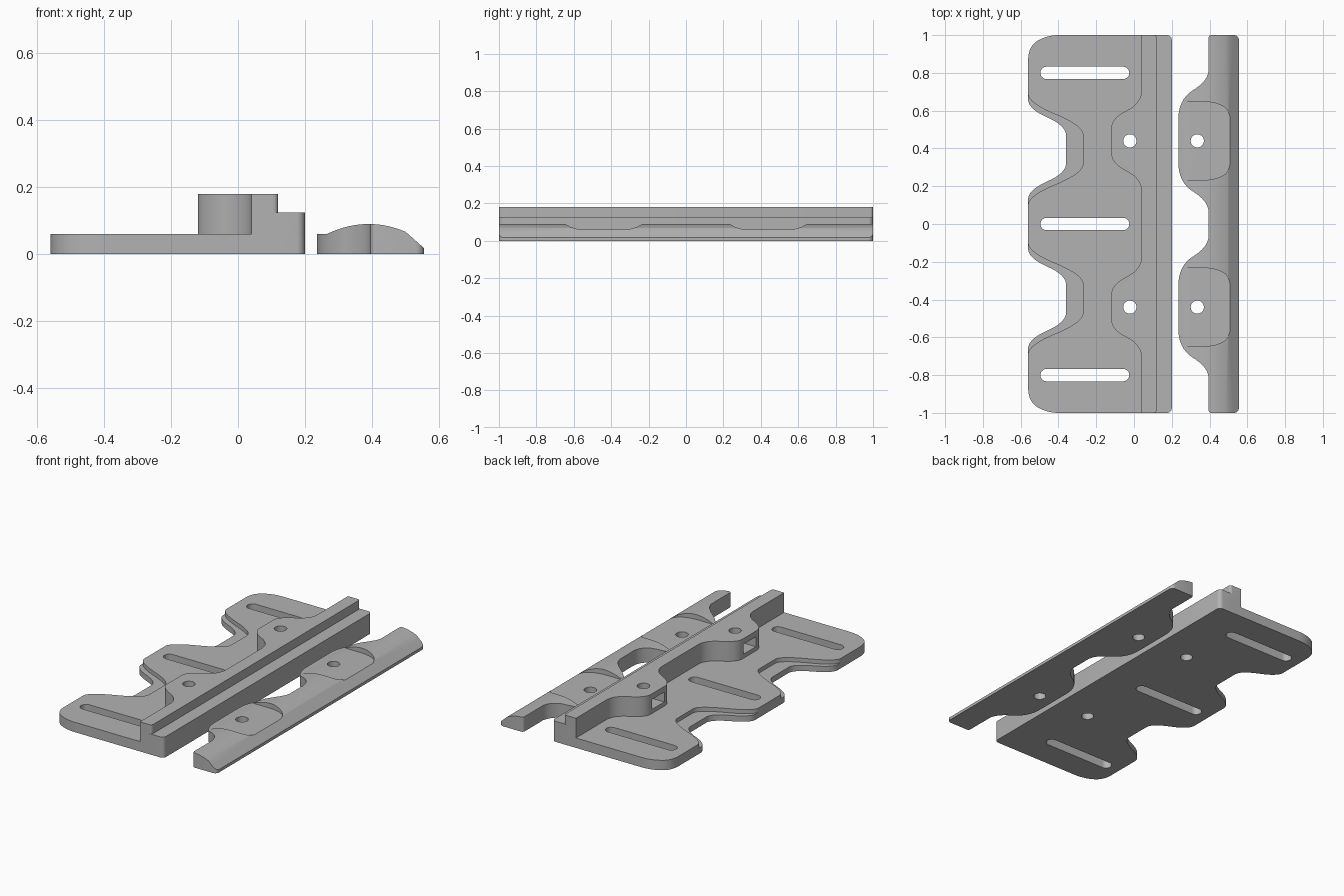
import bpy, bmesh, math

cube = bpy.data.objects.get("Cube")
if cube:
    bpy.data.objects.remove(cube, do_unlink=True)

grey = bpy.data.materials.new("grey metal")
grey.use_nodes = True
COLOUR = (0.45, 0.45, 0.45, 1)
grey.diffuse_color = COLOUR
grey.node_tree.nodes["Principled BSDF"].inputs["Base Color"].default_value = COLOUR


def smooth(points, rounds=4):
    """Round an open control polygon by corner cutting."""
    for _ in range(rounds):
        out = [points[0]]
        for (ax, ay), (bx, by) in zip(points, points[1:]):
            out.append((ax * 0.75 + bx * 0.25, ay * 0.75 + by * 0.25))
            out.append((ax * 0.25 + bx * 0.75, ay * 0.25 + by * 0.75))
        points = out + [points[-1]]
    return points


def mirrored(points, centre=0):
    """Append the points reflected in the line y = centre."""
    return points + [(x, 2 * centre - y) for x, y in reversed(points)]


def prism(name, outline, low, high, along_y=False):
    """Extrude a closed outline upwards, or an x-z profile along y."""
    bm = bmesh.new()
    verts = [bm.verts.new((x, low, v) if along_y else (x, v, low)) for x, v in outline]
    face = bm.faces.new(verts)
    top = bmesh.ops.extrude_face_region(bm, geom=[face])["geom"]
    shift = (0, high - low, 0) if along_y else (0, 0, high - low)
    bmesh.ops.translate(bm, vec=shift, verts=[g for g in top if isinstance(g, bmesh.types.BMVert)])
    bmesh.ops.remove_doubles(bm, verts=bm.verts, dist=1e-5)
    bmesh.ops.recalc_face_normals(bm, faces=bm.faces)
    mesh = bpy.data.meshes.new(name)
    bm.to_mesh(mesh)
    bm.free()
    mesh.materials.append(grey)
    obj = bpy.data.objects.new(name, mesh)
    bpy.context.collection.objects.link(obj)
    return obj


def combine(obj, other, operation="DIFFERENCE"):
    """Apply a boolean and discard the helper."""
    mod = obj.modifiers.new("cut", "BOOLEAN")
    mod.operation, mod.object, mod.solver = operation, other, "EXACT"
    bpy.context.view_layer.update()
    graph = bpy.context.evaluated_depsgraph_get()
    mesh = bpy.data.meshes.new_from_object(obj.evaluated_get(graph))
    obj.modifiers.clear()
    obj.data = mesh
    bpy.data.objects.remove(other, do_unlink=True)


def slot(x0, x1, y, r, n=16):
    """Outline of a round-ended slot; a circle when x0 equals x1."""
    turn = [math.pi * i / n - math.pi / 2 for i in range(n + 1)]
    return ([(x1 + r * math.cos(a), y + r * math.sin(a)) for a in turn]
            + [(x0 - r * math.cos(a), y - r * math.sin(a)) for a in turn])


def corner(x, r=0.025):
    """Rounded corner at the +y end of a long edge."""
    return [(x - r + r * math.sin(a), 1 - r + r * math.cos(a))
            for a in (math.pi / 2 * i / 6 for i in range(7))]


BOLT_Y, BOLT_R, SLOT_R = 0.44, 0.035, 0.033
NOTCH_Y = 0.395

# Base plate with rounded outer corners
rounding = smooth([(-0.33, 1), (-0.46, 1), (-0.56, 0.94), (-0.56, 0.8)])
base = prism("base_plate", mirrored(corner(0.2)[::-1] + rounding), 0, 0.06)


def notch(depth_x, side_y):
    half = smooth([(-0.5605, side_y + 0.1), (-0.5605, side_y),
                   (depth_x, 0.52), (depth_x, 0.42)])
    return mirrored([(-0.7, side_y + 0.1)] + half, NOTCH_Y)


def flip(points, side):
    return [(x, y * side) for x, y in points]


# Notches through the plate, each with a shallow ledge around it
for side in (1, -1):
    combine(base, prism("ledge", flip(notch(-0.27, 0.64), side), 0.035, 0.2))
    combine(base, prism("notch", flip(notch(-0.36, 0.61), side), -0.1, 0.2))

# Stepped rail with two bolt bulges
step = prism("step", mirrored([(0.06, 1)] + corner(0.2)), 0, 0.125)
combine(base, step, "UNION")
bulge = mirrored(smooth([(0.04, 0.78), (0.04, 0.64), (-0.12, 0.56), (-0.12, 0.45)]), BOLT_Y)
rail = prism("rail", mirrored(bulge[::-1] + [(0.04, 1)] + corner(0.12, 0.015)), 0.03, 0.18)
combine(base, rail, "UNION")

# Adjustment slots
for y in (0.8, 0, -0.8):
    combine(base, prism("slot", slot(-0.462, -0.058, y, SLOT_R), -0.1, 0.2))

# Bolt holes and nut pockets
for side in (1, -1):
    y = side * BOLT_Y
    pocket = mirrored([(-0.2, y + 0.06), (0.04, y + 0.06)], y)
    combine(base, prism("nut_pocket", pocket, 0.085, 0.145))
    combine(base, prism("bolt_hole", slot(-0.022, -0.022, y, BOLT_R), -0.1, 0.3))

# Clamp bar: crowned profile trimmed to a wavy plan
crown = [(x, 0.09 - 1.92 * (x - 0.39) ** 2)
         for x in (0.265 + 0.235 * i / 16 for i in range(17))]
profile = [(0.2, 0), (0.2, 0.06)] + crown + [(0.555, 0.018), (0.57, 0.003), (0.57, 0)]
clamp = prism("clamp_bar", profile, -1.1, 1.1, True)
wave = mirrored(smooth([(0.395, 0.88), (0.395, 0.76), (0.235, 0.66), (0.235, 0.45)]), BOLT_Y)
left_end = [(0.79 - x, y) for x, y in corner(0.395, 0.015)][::-1]
plan = mirrored(wave[::-1] + left_end + corner(0.555))
combine(clamp, prism("plan", plan, -0.1, 0.3), "INTERSECT")

# Flat bolt seats and holes in the clamp bar
seat = mirrored([(0.2, 0.647)] + smooth([(0.3, 0.647), (0.43, 0.647), (0.512, 0.6), (0.512, 0.45)]), BOLT_Y)
for side in (1, -1):
    combine(clamp, prism("bolt_seat", flip(seat, side), 0.0602, 0.3))
    combine(clamp, prism("bolt_hole", slot(0.335, 0.335, side * BOLT_Y, BOLT_R), -0.1, 0.3))

# Smooth curves, sharp edges
for obj in (base, clamp):
    bpy.ops.object.select_all(action="DESELECT")
    obj.select_set(True)
    bpy.context.view_layer.objects.active = obj
    bpy.ops.object.shade_smooth_by_angle(angle=math.radians(25))
